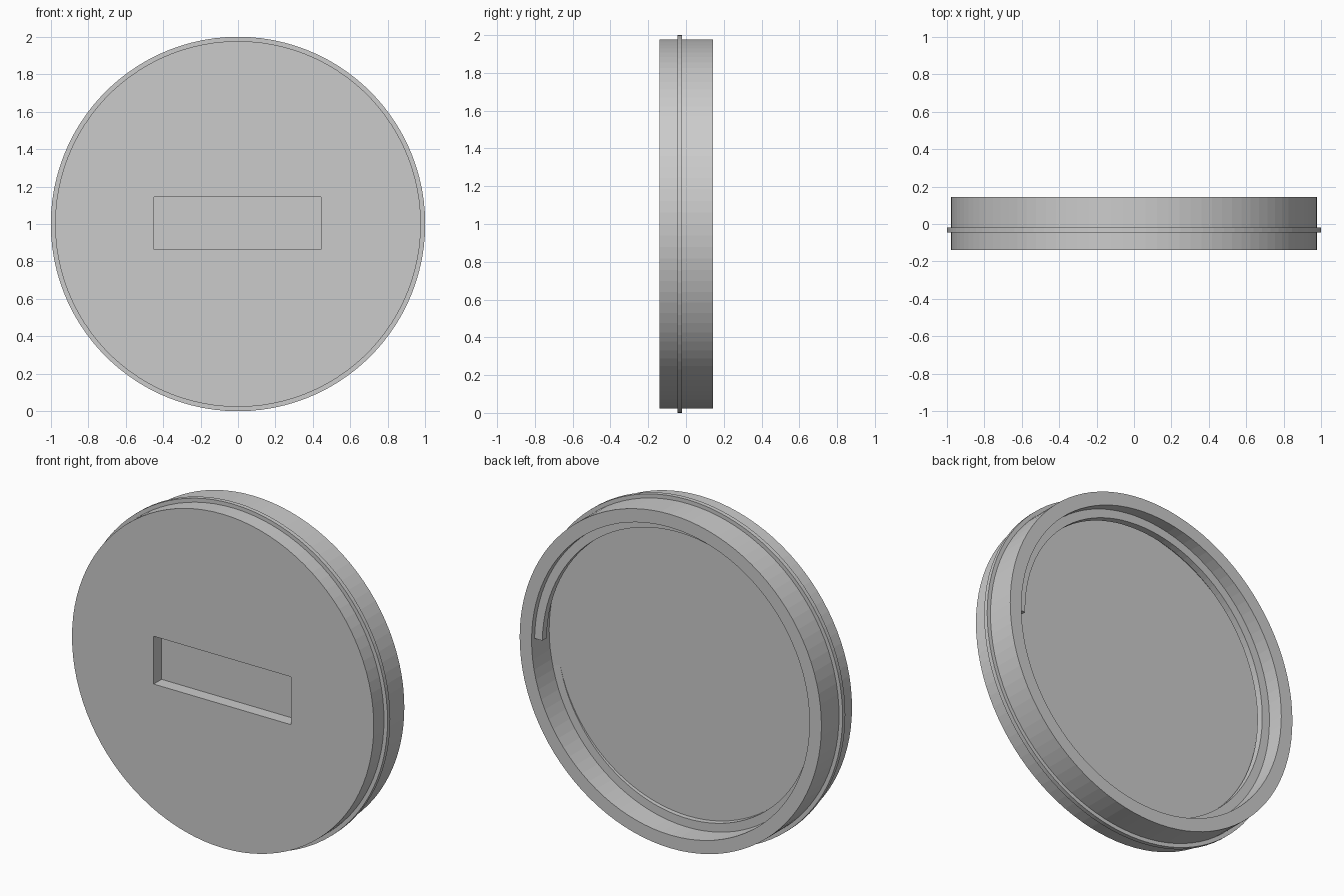
import bpy, bmesh, math
from mathutils import Vector

if "Cube" in bpy.data.objects:
    bpy.data.objects.remove(bpy.data.objects["Cube"])

SEG = 100


def make_object(name, bm):
    bmesh.ops.recalc_face_normals(bm, faces=bm.faces)
    mesh = bpy.data.meshes.new(name)
    bm.to_mesh(mesh)
    bm.free()
    obj = bpy.data.objects.new(name, mesh)
    bpy.context.collection.objects.link(obj)
    return obj


def point(r, y, a):
    return Vector((r * math.cos(a), y, 1 + r * math.sin(a)))


def lathe(name, profile):
    """Revolve (radius, y) points round the y axis; ends are capped."""
    bm = bmesh.new()
    rings = [[bm.verts.new(point(r, y, 2 * math.pi * i / SEG)) for i in range(SEG)]
             for r, y in profile]
    for a, b in zip(rings, rings[1:]):
        for i in range(SEG):
            j = (i + 1) % SEG
            bm.faces.new((a[i], a[j], b[j], b[i]))
    bm.faces.new(rings[0])
    bm.faces.new(rings[-1])
    return make_object(name, bm)


# Cap body: front disc, thin sealing flange, hollow back
FLOOR = -0.02
cap = lathe("cap_body", [
    (0.977, -0.14), (0.977, -0.045), (1.0, -0.045), (1.0, -0.02),
    (0.977, -0.02), (0.977, 0.143), (0.90, 0.143), (0.90, FLOOR)])

# Slot in the front face
bm = bmesh.new()
bmesh.ops.create_cube(bm, size=1)
for v in bm.verts:
    v.co = Vector((v.co.x * 0.89 - 0.003, v.co.y * 0.15 - 0.142, v.co.z * 0.28 + 1.003))
slot = make_object("slot_cutter", bm)
slot.hide_render = True
slot.hide_viewport = True
cut = cap.modifiers.new("slot", 'BOOLEAN')
cut.operation = 'DIFFERENCE'
cut.solver = 'EXACT'
cut.object = slot

# Internal thread: one turn that sinks into the cap floor
bm = bmesh.new()
START, PITCH, THICK, INNER, OUTER = 0.115, 0.14, 0.04, 0.85, 0.91
rings = []
for i in range(SEG + 1):
    t = i / SEG
    y = START - PITCH * t
    low = max(y - THICK, FLOOR - 0.02)
    rings.append([bm.verts.new(point(r, h, 2 * math.pi * t))
                  for r, h in ((OUTER, y), (INNER, y), (INNER, low), (OUTER, low))])
for a, b in zip(rings, rings[1:]):
    for k in range(4):
        m = (k + 1) % 4
        bm.faces.new((a[k], a[m], b[m], b[k]))
bm.faces.new(rings[0])
bm.faces.new(rings[-1])
make_object("inner_thread", bm)
